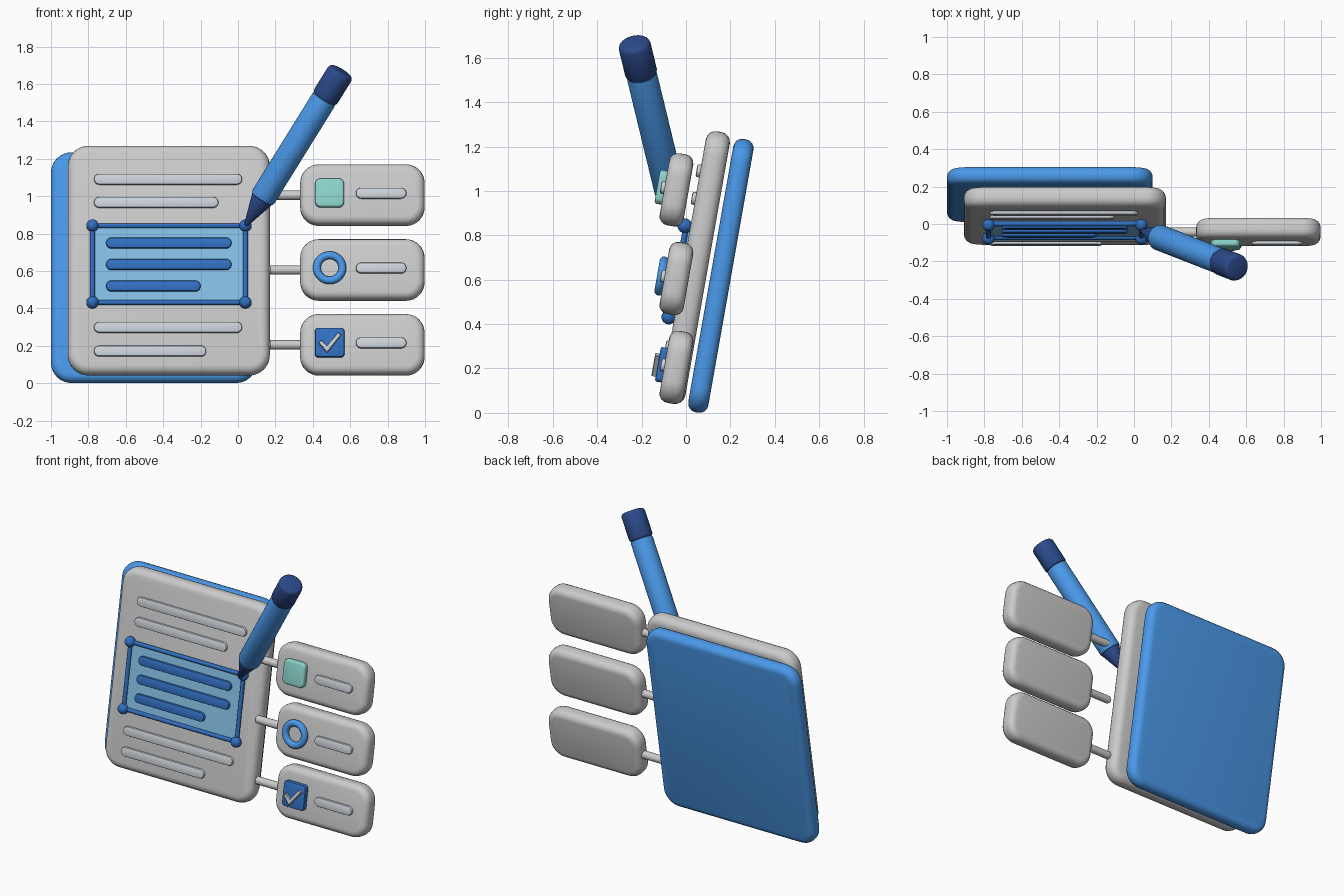
import bpy, bmesh, math
from mathutils import Matrix, Vector

if "Cube" in bpy.data.objects:
    bpy.data.objects.remove(bpy.data.objects["Cube"])

TILT = Matrix.Rotation(math.radians(-10), 4, 'X')
S, C = math.sin(math.radians(10)), math.cos(math.radians(10))


def material(name, rgb):
    m = bpy.data.materials.new(name)
    m.diffuse_color = (*rgb, 1)
    m.use_nodes = True
    m.node_tree.nodes["Principled BSDF"].inputs["Base Color"].default_value = m.diffuse_color
    return m


BLUE = material("blue", (0.07, 0.32, 0.82))
DEEP = material("deep_blue", (0.03, 0.16, 0.53))
NAVY = material("navy", (0.025, 0.07, 0.26))
SKY = material("sky", (0.24, 0.52, 0.79))
MINT = material("mint", (0.26, 0.66, 0.60))
LINE = material("line_grey", (0.60, 0.64, 0.69))


def finish(name, bm, matrix, mat=None):
    bmesh.ops.recalc_face_normals(bm, faces=bm.faces[:])
    me = bpy.data.meshes.new(name)
    bm.to_mesh(me)
    bm.free()
    me.shade_smooth()
    me.set_sharp_from_angle(angle=math.radians(35))
    ob = bpy.data.objects.new(name, me)
    bpy.context.collection.objects.link(ob)
    ob.matrix_world = matrix
    if mat:
        me.materials.append(mat)
    return ob


def prism(name, pts, w0, w1, bevel, matrix, mat=None, segs=4):
    """Outline in the x-z plane, extruded forward from w0 to w1, rims rounded."""
    bm = bmesh.new()
    f = bm.faces.new([bm.verts.new((x, -w0, z)) for x, z in pts])
    ext = bmesh.ops.extrude_face_region(bm, geom=[f], use_keep_orig=True)
    bmesh.ops.translate(bm, vec=(0, w0 - w1, 0),
                        verts=[g for g in ext["geom"] if isinstance(g, bmesh.types.BMVert)])
    bmesh.ops.recalc_face_normals(bm, faces=bm.faces[:])
    if bevel:
        rims = [e for e in bm.edges if e.calc_face_angle(0) > math.radians(40)]
        bmesh.ops.bevel(bm, geom=rims, offset=bevel, segments=segs, profile=0.5, affect='EDGES')
    return finish(name, bm, matrix, mat)


def slab(name, cx, cz, w, h, r, w0, w1, bevel, matrix, mat=None, segs=4):
    pts = []
    for k, (sx, sz) in enumerate([(1, 1), (-1, 1), (-1, -1), (1, -1)]):
        for i in range(9):
            a = math.pi / 2 * (k + i / 8)
            p = (cx + sx * (w / 2 - r) + r * math.cos(a), cz + sz * (h / 2 - r) + r * math.sin(a))
            if not pts or math.dist(p, pts[-1]) > 1e-5:
                pts.append(p)
    return prism(name, pts, w0, w1, bevel, matrix, mat, segs)


def pill(name, x0, x1, z, w0, w1, matrix, mat):
    return slab(name, (x0 + x1) / 2, z, x1 - x0, 0.058, 0.0285, w0, w1, 0.008, matrix, mat, 2)


def lathe(name, profile, matrix, mat=None, n=40):
    """Spin (radius, height) points about local z."""
    bm = bmesh.new()
    rings = [[bm.verts.new((r * math.cos(2 * math.pi * i / n), r * math.sin(2 * math.pi * i / n), h))
              for i in range(n)] for r, h in profile]
    for a, b in zip(rings, rings[1:]):
        for i in range(n):
            bm.faces.new((a[i], a[(i + 1) % n], b[(i + 1) % n], b[i]))
    bm.faces.new(rings[0])
    bm.faces.new(rings[-1])
    return finish(name, bm, matrix, mat)


def along(a, b):
    d = Vector(b) - Vector(a)
    return Matrix.Translation(a) @ d.to_track_quat('Z', 'Y').to_matrix().to_4x4(), d.length


def rod(name, a, b, r, frame=Matrix(), mat=None):
    m, length = along(a, b)
    e = r * 0.3
    lathe(name, [(r - e, 0), (r, e), (r, length - e), (r - e, length)], frame @ m, mat, 20)


# Leaning back board and page
back = Matrix.Translation((-0.45, 0.157, 0.6175)) @ TILT
slab("back_board", 0, 0, 1.10, 1.25, 0.11, -0.046, 0.046, 0.04, back, BLUE)
page = Matrix.Translation((0, 0.043, 0.655)) @ TILT
slab("page", -0.37, 0, 1.08, 1.243, 0.11, -0.055, 0.055, 0.045, page)


def v(z, w):
    """Height on the page for a height seen from the front."""
    return (z - 0.655 - w * S) / C


# Text lines on the page
for i, (z, x1) in enumerate([(1.092, 0.022), (0.968, -0.105), (0.30, 0.022), (0.173, -0.17)]):
    pill(f"text_line_{i}", -0.77, x1, v(z, 0.07), 0.045, 0.072, page, LINE)

# Highlighted selection with frame and corner handles
x0, x1, z0, z1 = -0.778, 0.04, v(0.432, 0.08), v(0.843, 0.08)
slab("selection_fill", (x0 + x1) / 2, (z0 + z1) / 2, x1 - x0, z1 - z0, 0.01,
     0.045, 0.07, 0, page, SKY)
for i, (z, xe) in enumerate([(0.75, -0.035), (0.635, -0.035), (0.52, -0.20)]):
    pill(f"selected_line_{i}", -0.705, xe, v(z, 0.08), 0.06, 0.088, page, DEEP)
corners = [(x0, z0), (x1, z0), (x1, z1), (x0, z1)]
for i, (x, z) in enumerate(corners):
    nx, nz = corners[(i + 1) % 4]
    rod(f"selection_edge_{i}", (x, -0.074, z), (nx, -0.074, nz), 0.013, page, DEEP)
    bm = bmesh.new()
    bmesh.ops.create_uvsphere(bm, u_segments=24, v_segments=14, radius=0.033)
    finish(f"selection_handle_{i}", bm, page @ Matrix.Translation((x, -0.08, z)), DEEP)

# Side cards, each with a connector, an icon and a label line
for name, cz in [("top", 1.005), ("middle", 0.605), ("bottom", 0.205)]:
    card = Matrix.Translation((0.665, -0.043, cz)) @ TILT
    slab(name + "_card", 0, 0, 0.665, 0.329, 0.10, -0.055, 0.055, 0.04, card)
    pill(name + "_card_label", -0.035, 0.235, 0, 0.045, 0.072, card, LINE)
    rod(name + "_connector", (0.165, -0.043, cz), (0.36, -0.043, cz), 0.025)
    icon = card @ Matrix.Translation((-0.175, 0, 0))
    if name == "top":
        slab("square_icon", 0, 0, 0.155, 0.155, 0.03, 0.045, 0.088, 0.012, icon, MINT, 3)
    elif name == "middle":
        # Ring icon, lathed as a closed tube
        tube = [(0.068 + 0.021 * math.cos(2 * math.pi * k / 14),
                 0.021 * math.sin(2 * math.pi * k / 14)) for k in range(15)]
        ring = lathe("ring_icon", tube, icon @ Matrix.Translation((0, -0.068, 0))
                     @ Matrix.Rotation(math.radians(90), 4, 'X'), BLUE)
        bm = bmesh.new()
        bm.from_mesh(ring.data)
        bmesh.ops.delete(bm, geom=[f for f in bm.faces if len(f.verts) > 4], context='FACES_ONLY')
        bmesh.ops.remove_doubles(bm, verts=bm.verts[:], dist=1e-5)
        bmesh.ops.recalc_face_normals(bm, faces=bm.faces[:])
        bm.to_mesh(ring.data)
        bm.free()
        ring.data.shade_smooth()
    else:
        slab("check_box", 0, 0, 0.158, 0.158, 0.02, 0.045, 0.085, 0.008, icon, DEEP, 2)
        tick = [(-0.060, -0.006), (-0.014, -0.060), (0.062, 0.036),
                (0.043, 0.050), (-0.014, -0.025), (-0.043, 0.009)]
        prism("check_mark", tick, 0.075, 0.105, 0.003, icon, LINE, 1)

# Pencil leaning out to the front right
m, L = along((0.04, -0.035, 0.842), (0.553, -0.235, 1.668))
lathe("pencil_tip", [(0.004, 0), (0.012, 0.008), (0.064, 0.18), (0.064, 0.185)], m, NAVY)
lathe("pencil_body", [(0.058, 0.172), (0.066, 0.178), (0.069, 0.19), (0.069, 0.805),
                      (0.066, 0.817), (0.055, 0.824)], m, BLUE)
lathe("pencil_cap", [(0.058, 0.818), (0.068, 0.821), (0.073, 0.832), (0.073, L - 0.02),
                     (0.069, L - 0.008), (0.062, L - 0.001), (0.052, L + 0.002)], m, NAVY)
